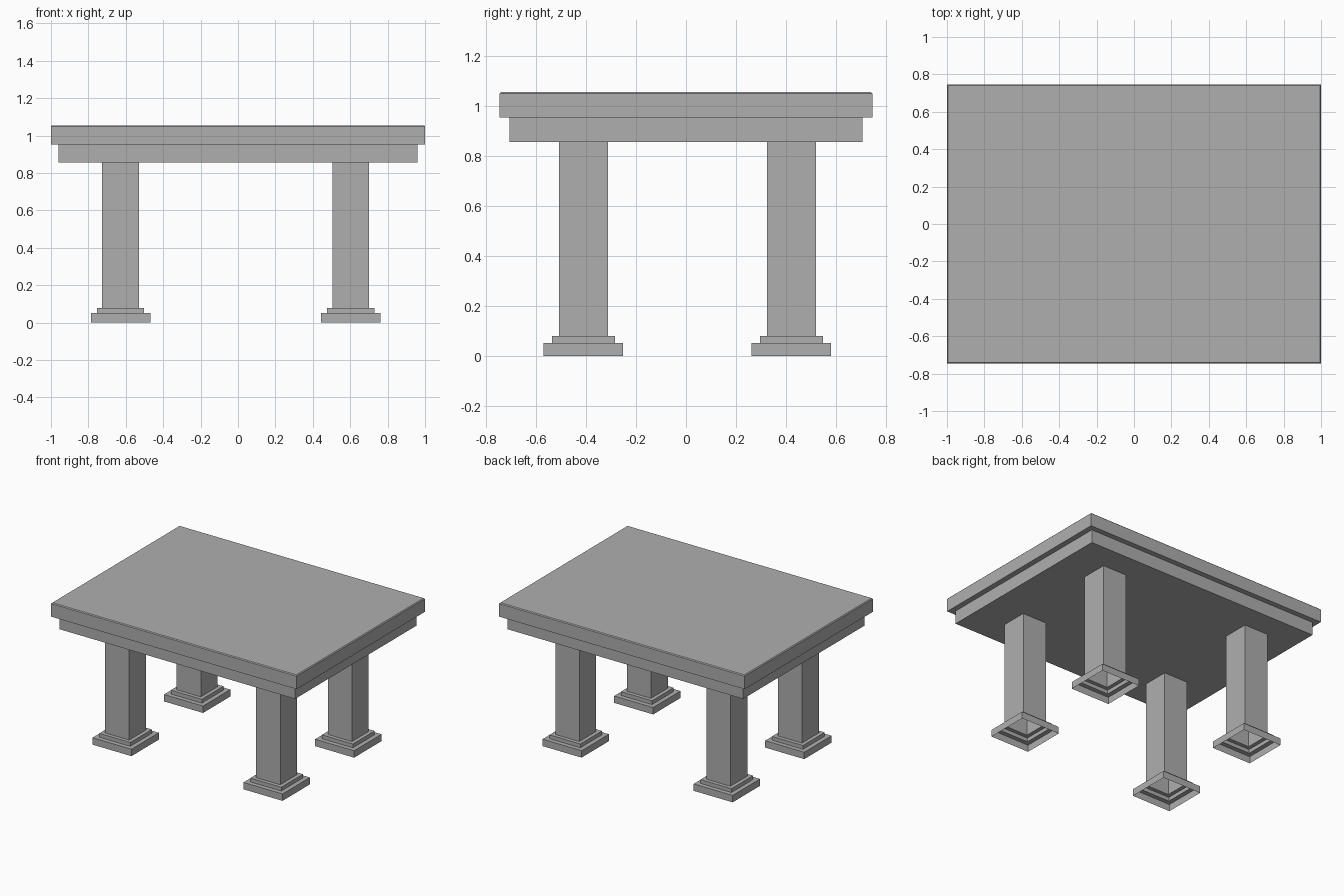
import bpy, bmesh

if "Cube" in bpy.data.objects:
    bpy.data.objects.remove(bpy.data.objects["Cube"])

# Darker grey for the whole table
grey = bpy.data.materials.new("dark_grey")
grey.diffuse_color = (0.43, 0.43, 0.43, 1)
grey.use_nodes = True
grey.node_tree.nodes["Principled BSDF"].inputs["Base Color"].default_value = grey.diffuse_color


def stepped(name, rings, centre=(0, 0), cap_bottom=True, cap_top=True):
    """Square-cornered stack: each ring is (half x, half y, z)."""
    bm = bmesh.new()
    loops = []
    for hx, hy, z in rings:
        loops.append([bm.verts.new((sx * hx, sy * hy, z))
                      for sx, sy in ((-1, -1), (1, -1), (1, 1), (-1, 1))])
    for a, b in zip(loops, loops[1:]):
        for i in range(4):
            j = (i + 1) % 4
            bm.faces.new((a[i], a[j], b[j], b[i]))
    if cap_bottom:
        bm.faces.new(loops[0][::-1])
    if cap_top:
        bm.faces.new(loops[-1])
    mesh = bpy.data.meshes.new(name)
    bm.to_mesh(mesh)
    bm.free()
    mesh.materials.append(grey)
    obj = bpy.data.objects.new(name, mesh)
    obj.location = (*centre, 0)
    bpy.context.collection.objects.link(obj)
    return obj


# Apron and table top, with a tiny bevel on the upper edge
stepped("table_top", [
    (0.96, 0.707, 0.856), (0.96, 0.707, 0.953),
    (1.0, 0.746, 0.953), (1.0, 0.746, 1.049),
    (0.994, 0.74, 1.055)])

# Hollow legs with a two-step foot, open underneath
foot_and_post = [(0.159, 0.0), (0.159, 0.051), (0.126, 0.051),
                 (0.126, 0.079), (0.098, 0.079), (0.098, 0.856)]
for side, x in (("left", -0.628), ("right", 0.603)):
    for end, y in (("front", -0.411), ("back", 0.422)):
        stepped(f"{end}_{side}_leg", [(h, h, z) for h, z in foot_and_post],
                (x, y), cap_bottom=False, cap_top=False)
